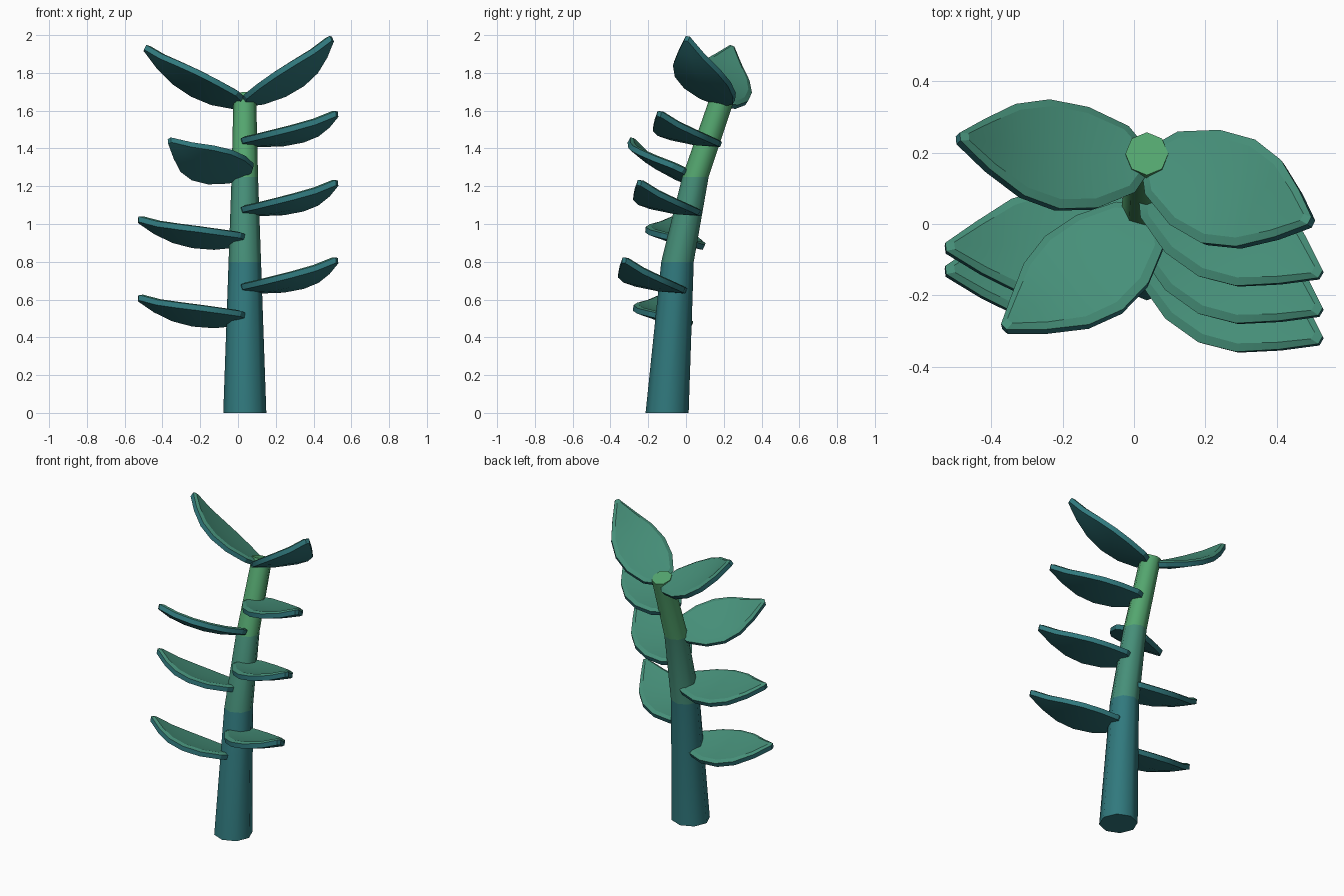
import bpy, bmesh, math
from mathutils import Vector

if "Cube" in bpy.data.objects:
    bpy.data.objects.remove(bpy.data.objects["Cube"])


def material(name, rgb):
    m = bpy.data.materials.new(name)
    m.diffuse_color = (*rgb, 1)
    m.use_nodes = True
    m.node_tree.nodes["Principled BSDF"].inputs["Base Color"].default_value = m.diffuse_color
    return m


TEAL = material("dark_teal", (0.03, 0.19, 0.205))
GREEN = material("sea_green", (0.061, 0.275, 0.19))
BRIGHT = material("fresh_green", (0.089, 0.385, 0.16))


def finish(bm, name, mats, angle):
    bmesh.ops.recalc_face_normals(bm, faces=bm.faces)
    me = bpy.data.meshes.new(name)
    bm.to_mesh(me)
    bm.free()
    for m in mats:
        me.materials.append(m)
    ob = bpy.data.objects.new(name, me)
    bpy.context.collection.objects.link(ob)
    bpy.ops.object.select_all(action='DESELECT')
    ob.select_set(True)
    bpy.context.view_layer.objects.active = ob
    bpy.ops.object.shade_smooth_by_angle(angle=math.radians(angle))
    return ob


# Leaning octagonal stem: (centre y, z, radius, ring tilt)
def make_stem():
    rings = [(-0.10, 0, 0.114, 0), (-0.045, 0.8, 0.086, 0),
             (0.05, 1.25, 0.07, 0.0), (0.197, 1.68, 0.06, -0.33)]
    bm = bmesh.new()
    prev = None
    for k, (y, z, r, tilt) in enumerate(rings):
        ring = []
        for i in range(8):
            a = math.tau * i / 8
            dy = r * math.sin(a)
            ring.append(bm.verts.new((0.036 + r * math.cos(a), y + dy, z + tilt * dy)))
        if prev:
            for i in range(8):
                j = (i + 1) % 8
                bm.faces.new((prev[i], prev[j], ring[j], ring[i])).material_index = k - 1
        else:
            bm.faces.new(ring)
        prev = ring
    bm.faces.new(prev).material_index = 2
    finish(bm, "stem", [TEAL, GREEN, BRIGHT], 50)


# Half outline of a leaf: (fraction of length, half width)
OUTLINE = [(0, 0.05), (0.06, 0.10), (0.25, 0.152), (0.45, 0.165),
           (0.64, 0.138), (0.83, 0.075), (1, 0.012)]


# Cupped leaf slab with a chamfered green top and teal side and underside
def make_leaf(name, base, tip, side):
    base, tip = Vector(base), Vector(tip)
    axis = tip - base
    length = axis.length
    axis.normalize()
    side = Vector(side)
    side = (side - axis * side.dot(axis)).normalized()
    up = axis.cross(side).normalized()
    if up.z < 0:
        up = -up
    bm = bmesh.new()

    def layer(st, sw, drop):
        rows = []
        for t, w in OUTLINE:
            t, w = 0.48 + (t - 0.48) * st, w * sw
            row = []
            for s in (-w, 0, w):
                h = -0.2 * t * (1 - t) + 0.012 * (s / 0.16) ** 2 - drop
                row.append(bm.verts.new(base + axis * t * length + side * s + up * h))
            rows.append(row)
        return rows

    def rim(rows):
        return ([r[0] for r in rows] + [rows[-1][1]]
                + [r[2] for r in reversed(rows)] + [rows[0][1]])

    def sheet(rows, mat):
        for a, b in zip(rows, rows[1:]):
            for c in (0, 1):
                bm.faces.new((a[c], a[c + 1], b[c + 1], b[c])).material_index = mat

    def band(r1, r2, mat):
        n = len(r1)
        for i in range(n):
            j = (i + 1) % n
            bm.faces.new((r1[i], r1[j], r2[j], r2[i])).material_index = mat

    top, edge, under = layer(0.92, 0.85, 0), layer(1, 1, 0.014), layer(0.99, 0.97, 0.042)
    sheet(top, 0)
    sheet(under, 1)
    band(rim(top), rim(edge), 0)
    # the underside edge slopes very slightly inward
    band(rim(edge), rim(under), 1)
    finish(bm, name, [GREEN, TEAL], 25)


make_stem()

# Right leaves: three alike, climbing the stem
RIGHT = (-0.49, -0.86, 0.11)
for i, (y, z) in enumerate([(-0.06, 0.68), (0.02, 1.09), (0.125, 1.455)]):
    make_leaf(f"right_leaf_{i + 1}", (0.035, y, z),
              (0.52, y - 0.262, z + 0.155), RIGHT)

# Left leaves: two alike, then one swung to the front
for i, (y, z) in enumerate([(-0.09, 0.525), (-0.025, 0.94)]):
    make_leaf(f"left_leaf_{i + 1}", (0.045, y, z),
              (-0.525, y - 0.035, z + 0.11), (0, -0.34, 0.1))
make_leaf("left_leaf_3", (0.04, 0.03, 1.285), (-0.365, -0.28, 1.465), (0.7, -0.585, 0.4))

# Two raised leaves at the tip of the stem
make_leaf("top_leaf_right", (0.04, 0.19, 1.665), (0.485, 0.015, 2.005), (-0.43, -0.88, 0.17))
make_leaf("top_leaf_left", (0.035, 0.185, 1.665), (-0.48, 0.25, 1.955), (0.05, -0.315, 0.11))
